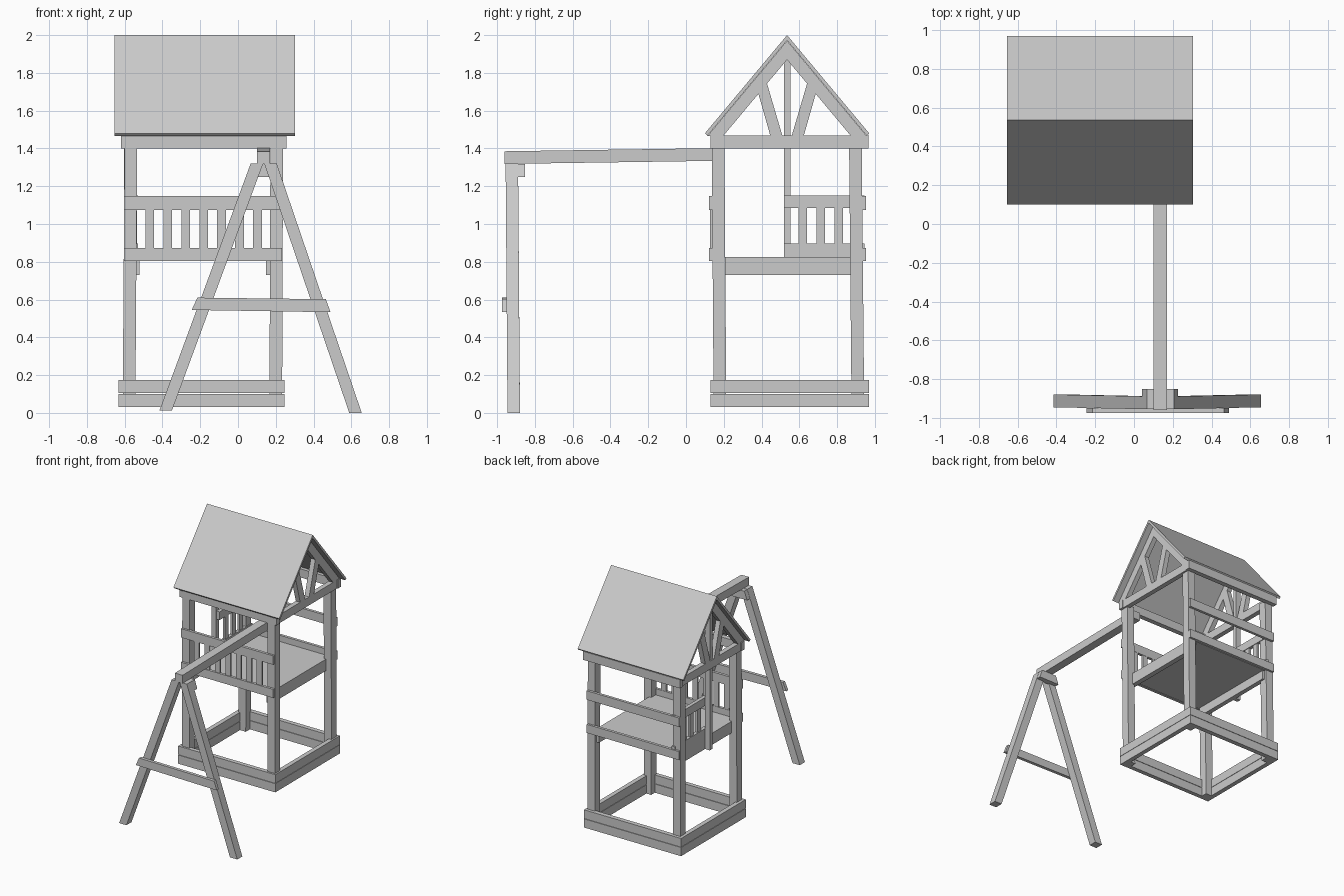
import bpy
import bmesh

old = bpy.data.objects.get("Cube")
if old:
    bpy.data.objects.remove(old, do_unlink=True)

grey = bpy.data.materials.new("plain_grey")
grey.use_nodes = True
COLOUR = (0.6, 0.6, 0.6, 1)
grey.diffuse_color = COLOUR
grey.node_tree.nodes["Principled BSDF"].inputs["Base Color"].default_value = COLOUR


def loft(name, ring_a, ring_b):
    """Solid between two matching outlines."""
    bm = bmesh.new()
    a = [bm.verts.new(p) for p in ring_a]
    b = [bm.verts.new(p) for p in ring_b]
    n = len(a)
    bm.faces.new(a)
    bm.faces.new(b[::-1])
    for i in range(n):
        j = (i + 1) % n
        bm.faces.new((a[j], a[i], b[i], b[j]))
    bmesh.ops.recalc_face_normals(bm, faces=bm.faces)
    mesh = bpy.data.meshes.new(name)
    bm.to_mesh(mesh)
    bm.free()
    mesh.materials.append(grey)
    obj = bpy.data.objects.new(name, mesh)
    bpy.context.collection.objects.link(obj)
    return obj


def box(name, x, y, z):
    """Block from three (low, high) ranges."""
    rings = [[(x[i], y[j], h) for i, j in ((0, 0), (1, 0), (1, 1), (0, 1))] for h in z]
    return loft(name, *rings)


def leaning_post(name, foot, head, w, d):
    """Post with level ends, running from foot centre to head centre."""
    signs = ((-1, -1), (1, -1), (1, 1), (-1, 1))
    rings = [[(c[0] + s * w / 2, c[1] + t * d / 2, c[2]) for s, t in signs]
             for c in (foot, head)]
    return loft(name, *rings)


def side_profile(name, pts, x):
    """Outline in y, z pushed along x."""
    return loft(name, *[[(h, p, q) for p, q in pts] for h in x])


def front_profile(name, pts, y):
    """Outline in x, z pushed along y."""
    return loft(name, *[[(p, h, q) for p, q in pts] for h in y])


SIDES = {"left": (0.2, 0.205), "right": (-0.577, -0.567)}
ENDS = {"front": (0.18, 0.17), "back": (0.91, 0.897)}

# Corner posts, with a slight lean
for side, (xf, xh) in SIDES.items():
    for end, (yf, yh) in ENDS.items():
        leaning_post(f"{end}_{side}_post", (xf, yf, 0.03), (xh, yh, 1.42), 0.067, 0.067)

# Sandbox boards in two courses
for course, z in (("lower", (0.03, 0.101)), ("upper", (0.104, 0.175))):
    for end, y in (("front", (0.13, 0.165)), ("back", (0.93, 0.968))):
        box(f"{course}_{end}_sandbox_board", (-0.633, 0.247), y, z)
    for side, x in (("right", (-0.633, -0.596)), ("left", (0.21, 0.247))):
        box(f"{course}_{side}_sandbox_board", x, (0.165, 0.93), z)

# Platform and its bearers
box("platform_floor", (-0.56, 0.19), (0.15, 0.925), (0.803, 0.825))
for side, x in (("right", (-0.56, -0.522)), ("left", (0.148, 0.19))):
    box(f"{side}_floor_bearer", x, (0.16, 0.915), (0.73, 0.804))

# Front and back rails
for end, y in (("front", (0.122, 0.145)), ("back", (0.93, 0.953))):
    box(f"{end}_lower_rail", (-0.603, 0.233), y, (0.803, 0.873))
    box(f"{end}_upper_rail", (-0.603, 0.233), y, (1.075, 1.148))
for i in range(7):
    x = -0.49 + 0.095 * i
    box(f"front_slat_{i + 1}", (x, x + 0.046), (0.128, 0.143), (0.86, 1.09))

# Half railing and tall centre post on the right side
box("right_centre_post", (-0.603, -0.56), (0.518, 0.553), (0.73, 1.94))
for label, z in (("lower", (0.825, 0.897)), ("upper", (1.085, 1.152))):
    box(f"right_{label}_rail", (-0.56, -0.53), (0.52, 0.945), z)
for i in range(3):
    y = 0.595 + 0.095 * i
    box(f"right_slat_{i + 1}", (-0.553, -0.535), (y, y + 0.046), (0.88, 1.1))

# Top beam ring
for end, y in (("front", (0.13, 0.17)), ("back", (0.925, 0.965))):
    box(f"{end}_top_beam", (-0.62, 0.258), y, (1.4, 1.47))
GABLES = {"right": (-0.612, -0.572), "left": (0.212, 0.252)}
for side, x in GABLES.items():
    box(f"{side}_top_beam", x, (0.17, 0.925), (1.4, 1.468))

# Roof panels, rafters and gable braces mirrored about the ridge
RIDGE = 0.535
panel = [(RIDGE, 2.0), (RIDGE, 1.972), (0.113, 1.467), (0.1, 1.48)]
rafter = [(0.113, 1.465), (RIDGE, 1.97), (RIDGE, 1.87), (0.196, 1.465)]
brace = [(0.447, 1.465), (0.383, 1.69), (0.427, 1.75), (0.511, 1.465)]
for end in ("front", "back"):
    def flip(pts):
        return pts if end == "front" else [(2 * RIDGE - y, z) for y, z in pts]
    side_profile(f"{end}_roof_panel", flip(panel), (-0.655, 0.303))
    for side, x in GABLES.items():
        side_profile(f"{side}_{end}_rafter", flip(rafter), x)
        side_profile(f"{side}_{end}_gable_brace", flip(brace), x)

# Swing beam, rising a little towards the tower
loft("swing_beam",
     [(x, -0.96, z) for x, z in ((0.1, 1.318), (0.17, 1.318), (0.17, 1.385), (0.1, 1.385))],
     [(x, 0.19, z) for x, z in ((0.1, 1.335), (0.17, 1.335), (0.17, 1.402), (0.1, 1.402))])

# A-frame legs, crossbar and top gusset
leaning_post("right_swing_leg", (-0.383, -0.912, 0.012), (0.1, -0.922, 1.32), 0.066, 0.066)
leaning_post("left_swing_leg", (0.622, -0.912, 0.0), (0.172, -0.922, 1.32), 0.066, 0.066)
front_profile("swing_crossbar",
              [(-0.245, 0.545), (0.49, 0.533), (0.465, 0.602), (-0.215, 0.61)],
              (-0.974, -0.948))
front_profile("swing_gusset",
              [(0.042, 1.25), (0.228, 1.25), (0.205, 1.318), (0.068, 1.318)],
              (-0.9, -0.852))
